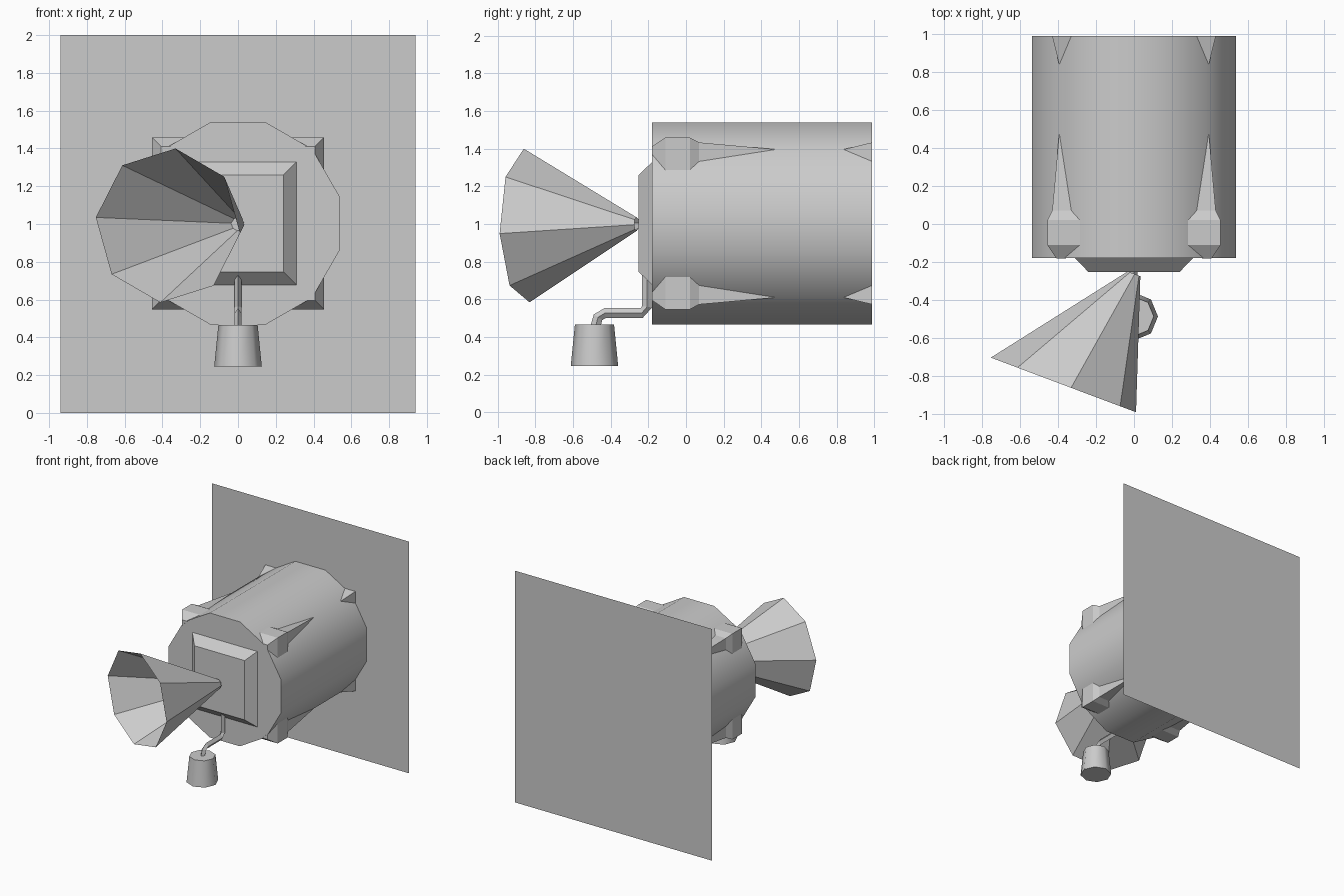
import bpy, bmesh, math
from mathutils import Vector

if "Cube" in bpy.data.objects:
    bpy.data.objects.remove(bpy.data.objects["Cube"])

CZ = 1.003      # height of the main axis
BACK = 0.988    # wall plane


def build(name, verts, faces, smooth=None):
    bm = bmesh.new()
    vs = [bm.verts.new(v) for v in verts]
    for f in faces:
        bm.faces.new([vs[i] for i in f])
    bmesh.ops.recalc_face_normals(bm, faces=bm.faces)
    me = bpy.data.meshes.new(name)
    bm.to_mesh(me)
    bm.free()
    ob = bpy.data.objects.new(name, me)
    bpy.context.collection.objects.link(ob)
    if smooth:
        bpy.ops.object.select_all(action='DESELECT')
        ob.select_set(True)
        bpy.context.view_layer.objects.active = ob
        bpy.ops.object.shade_smooth_by_angle(angle=math.radians(smooth))
    return ob


def loft(name, rings, start=True, end=True, smooth=None):
    """Skin a list of equal-length rings, with optional end caps."""
    n = len(rings[0])
    verts = [v for r in rings for v in r]
    faces = [(k * n + i, k * n + (i + 1) % n, (k + 1) * n + (i + 1) % n, (k + 1) * n + i)
             for k in range(len(rings) - 1) for i in range(n)]
    if start:
        faces.append(tuple(range(n)))
    if end:
        faces.append(tuple(range(len(verts) - n, len(verts))))
    return build(name, verts, faces, smooth)


def ring(centre, u, v, r, n, phase=0.0):
    c, u, v = Vector(centre), Vector(u), Vector(v)
    out = []
    for i in range(n):
        a = math.radians(phase) + 2 * math.pi * i / n
        out.append(c + u * (r * math.cos(a)) + v * (r * math.sin(a)))
    return out


X, Y, Z = (1, 0, 0), (0, 1, 0), (0, 0, 1)

# Wall panel
build("wall_panel", [(-.94, BACK, 0), (.94, BACK, 0), (.94, BACK, 2), (-.94, BACK, 2)],
      [(0, 1, 2, 3)])

# Twelve-sided barrel, open against the wall
loft("barrel", [ring((0, y, CZ), X, Z, .556, 12, 15) for y in (-.18, BACK)],
     end=False, smooth=35)

# Raised front plate with sloped sides
loft("front_plate", [[(sx * w, y, CZ + sz * h) for sx, sz in ((-1, -1), (1, -1), (1, 1), (-1, 1))]
                     for y, w, h in ((-.18, .31, .326), (-.252, .24, .256))], start=False)

# Corner lugs at the front and small wedges at the wall: (y, corner offset)
FRONT_LUG = [(-.181, .408), (-.11, .456), (.02, .456), (.07, .43), (.47, .394)]
BACK_LUG = [(.84, .394), (BACK, .43)]
for sx in (-1, 1):
    for sz in (-1, 1):
        side = ("left" if sx < 0 else "right") + ("_lower" if sz < 0 else "_upper")
        for label, prof in (("front_lug_", FRONT_LUG), ("wall_wedge_", BACK_LUG)):
            rings = []
            for y, c in prof:
                low = c - 2.73 * (c - .393) - .008   # meets the barrel facet
                rings.append([(sx * c, y, CZ + sz * c), (sx * c, y, CZ + sz * low),
                              (sx * low, y, CZ + sz * c)])
            loft(label + side, rings)

# Eight-sided open horn, mouth turned to one side
turn = Vector((.936, -.352, 0))
loft("horn", [ring((0, -.262, 1.0), turn, Z, .036, 8, -6),
              ring((-.371, -.846, .992), turn, Z, .41, 8, -6)],
     start=False, end=False)

# Bent arm with a diamond section: (y, z) path
path = [Vector((0, y, z)) for y, z in ((-.207, .75), (-.207, .56), (-.235, .527),
                                       (-.43, .527), (-.467, .505), (-.482, .45))]
rings = []
for i, p in enumerate(path):
    t = (path[min(i + 1, len(path) - 1)] - path[max(i - 1, 0)]).normalized()
    side = Vector((0, -t.z, t.y)) * .027
    across = Vector((.019, 0, 0))
    rings.append([p + side, p + across, p - side, p - across])
loft("arm", rings)

# Hanging tapered cup
loft("cup", [ring((0, -.486, .245), X, Y, .126, 8), ring((0, -.486, .466), X, Y, .104, 8)],
     smooth=50)
